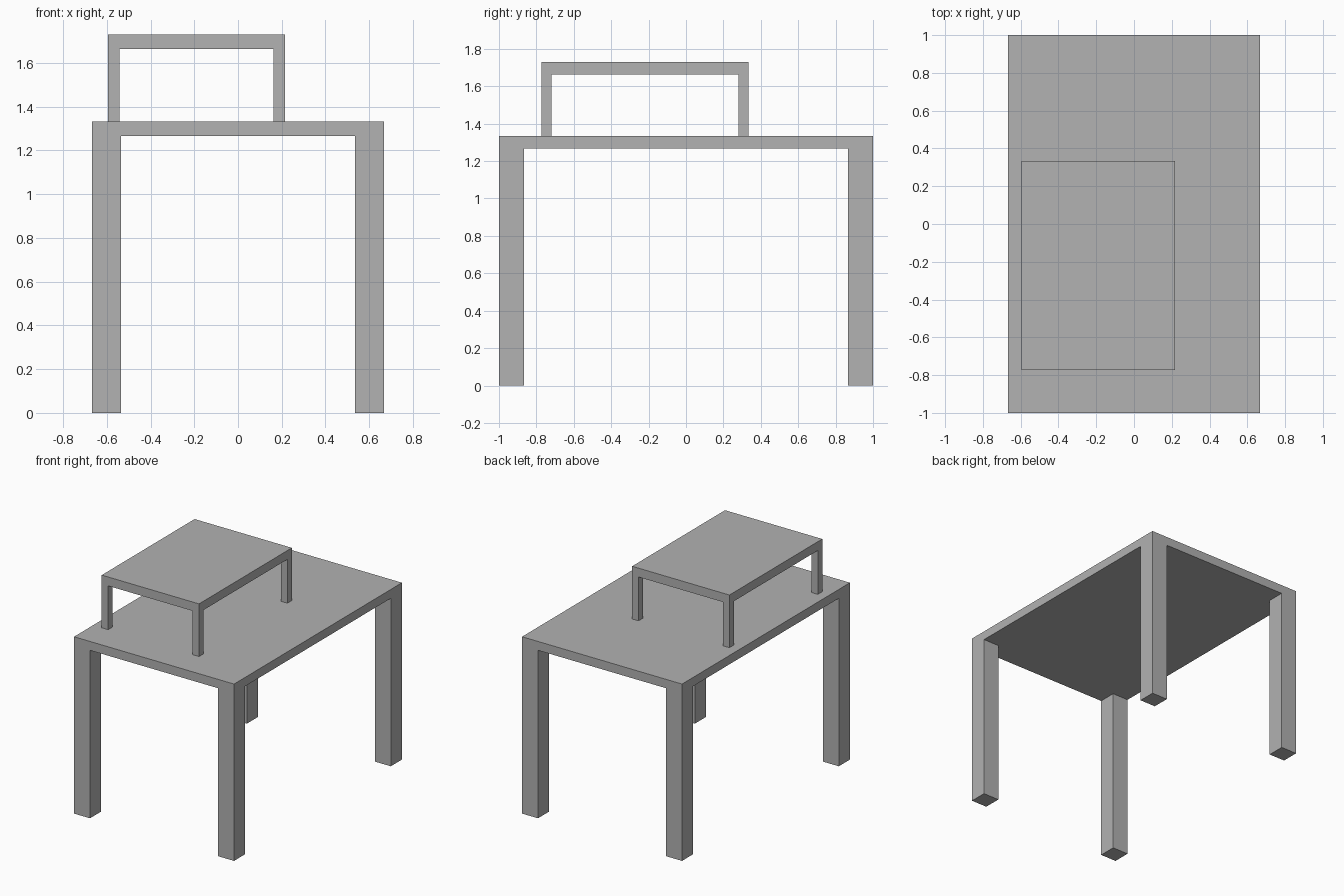
import bpy
import bmesh
from mathutils import Matrix, Vector

cube = bpy.data.objects.get("Cube")
if cube:
    bpy.data.objects.remove(cube, do_unlink=True)

grey = bpy.data.materials.new("plain grey")
grey.use_nodes = True
colour = (0.445, 0.445, 0.445, 1)
grey.diffuse_color = colour
grey.node_tree.nodes["Principled BSDF"].inputs["Base Color"].default_value = colour


def box(name, low, high):
    """Flat-shaded box spanning two opposite corners."""
    low, high = Vector(low), Vector(high)
    bm = bmesh.new()
    bmesh.ops.create_cube(bm, size=1, matrix=Matrix.Diagonal((*(high - low), 1)))
    mesh = bpy.data.meshes.new(name)
    bm.to_mesh(mesh)
    bm.free()
    mesh.materials.append(grey)
    obj = bpy.data.objects.new(name, mesh)
    obj.location = (low + high) / 2
    bpy.context.collection.objects.link(obj)


def table(prefix, x0, x1, y0, y1, z0, z1, thick, leg):
    """Slab top with four square legs flush with its corners."""
    under = z1 - thick
    box(prefix + "_top", (x0, y0, under), (x1, y1, z1))
    for side, x in (("right", x0), ("left", x1 - leg)):
        for end, y in (("front", y0), ("back", y1 - leg)):
            box(f"{prefix}_{end}_{side}_leg", (x, y, z0), (x + leg, y + leg, under))


# Large table on the floor
table("large_table", -0.667, 0.667, -1, 1, 0, 1.333, 0.067, 0.133)

# Small table standing off-centre on the large one
table("small_table", -0.595, 0.216, -0.773, 0.333, 1.333, 1.73, 0.067, 0.0535)
